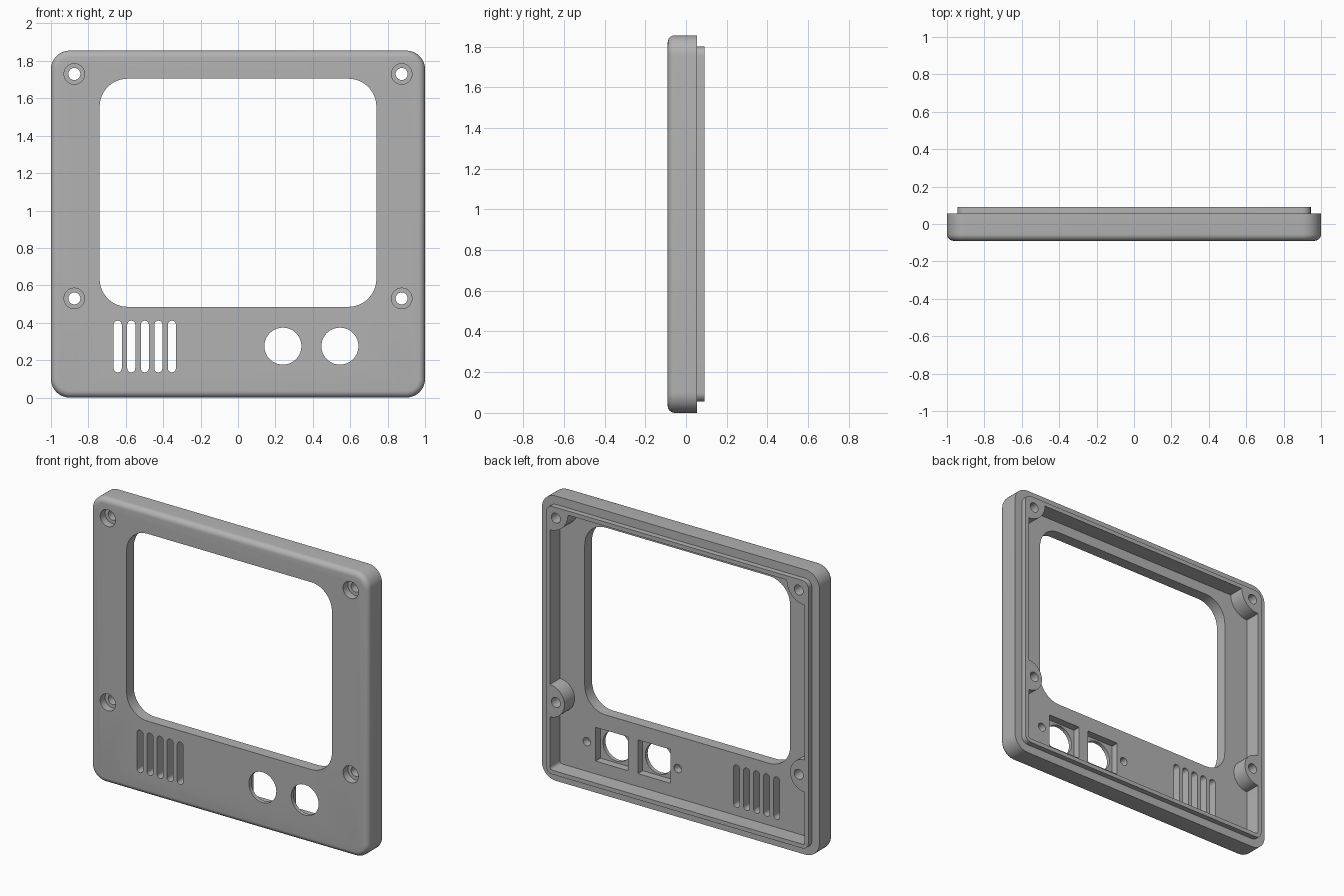
import bpy, bmesh
from math import cos, sin, pi, radians

cube = bpy.data.objects.get("Cube")
if cube:
    bpy.data.objects.remove(cube, do_unlink=True)

FRONT, STEP, BACK = -0.09, 0.055, 0.09
FLOOR = -0.015
HEIGHT = 1.855
MID = HEIGHT / 2
WALL_X, WALL_LOW, WALL_TOP = 0.918, 0.082, 1.773

grey = bpy.data.materials.new("matte_grey")
grey.use_nodes = True
grey.diffuse_color = (0.45, 0.45, 0.45, 1)
grey.node_tree.nodes["Principled BSDF"].inputs["Base Color"].default_value = grey.diffuse_color


def prism(name, cx, cz, w, h, r, y0, y1, fillet=0, steps=10):
    """Rounded rectangle in the xz plane, extruded along y; fillet rounds the front rim."""
    bm = bmesh.new()
    ring = []
    for k, (sx, sz) in enumerate([(1, 1), (-1, 1), (-1, -1), (1, -1)]):
        ox, oz = cx + sx * (w / 2 - r), cz + sz * (h / 2 - r)
        for i in range(steps + 1):
            a = (k + i / steps) * pi / 2
            ring.append(bm.verts.new((ox + r * cos(a), y0, oz + r * sin(a))))
    bmesh.ops.remove_doubles(bm, verts=ring, dist=1e-5)
    face = bm.faces.new([v for v in ring if v.is_valid])
    out = bmesh.ops.extrude_face_region(bm, geom=[face], use_keep_orig=True)
    for v in out["geom"]:
        if isinstance(v, bmesh.types.BMVert):
            v.co.y = y1
    bmesh.ops.recalc_face_normals(bm, faces=bm.faces)
    if fillet:
        rim = [e for e in bm.edges if all(abs(v.co.y - y0) < 1e-5 for v in e.verts)]
        bmesh.ops.bevel(bm, geom=rim, offset=fillet, segments=6, profile=0.5, affect='EDGES')
    mesh = bpy.data.meshes.new(name)
    bm.to_mesh(mesh)
    bm.free()
    mesh.materials.append(grey)
    ob = bpy.data.objects.new(name, mesh)
    bpy.context.collection.objects.link(ob)
    return ob


def disc(name, x, z, r, y0, y1):
    return prism(name, x, z, 2 * r, 2 * r, r, y0, y1)


def combine(target, tool, operation='DIFFERENCE'):
    mod = target.modifiers.new(tool.name, 'BOOLEAN')
    mod.operation, mod.solver, mod.object = operation, 'EXACT', tool
    bpy.context.view_layer.objects.active = target
    bpy.ops.object.modifier_apply(modifier=mod.name)
    bpy.data.objects.remove(tool, do_unlink=True)


# Shell with a stepped lip around the back
panel = prism("front_panel", 0, MID, 2, HEIGHT, 0.1, FRONT, STEP, fillet=0.035)
combine(panel, prism("back_lip", 0, MID, 1.89, 1.745, 0.045, 0, BACK), 'UNION')

# Hollow back, leaving screw bosses against the walls
cavity = prism("cavity", 0, (WALL_LOW + WALL_TOP) / 2, 2 * WALL_X, WALL_TOP - WALL_LOW,
               0.015, FLOOR, 0.2, steps=3)
for side in (-1, 1):
    combine(cavity, disc("corner_boss", side * WALL_X, WALL_TOP, 0.13, -0.2, 0.3))
    combine(cavity, disc("side_boss", side * WALL_X, 0.53, 0.105, -0.2, 0.3))
combine(panel, cavity)

# Screen opening
combine(panel, prism("screen_opening", 0, 1.095, 1.48, 1.22, 0.15, -0.3, 0.3))

# Counterbored mounting holes
for x in (-0.875, 0.875):
    for z in (0.53, 1.73):
        combine(panel, disc("counterbore", x, z, 0.055, -0.3, FRONT + 0.05))
        combine(panel, disc("screw_hole", x, z, 0.032, -0.3, 0.3))

# Speaker slots
for i in range(5):
    combine(panel, prism("speaker_slot", -0.643 + i * 0.0723, 0.273, 0.043, 0.276,
                         0.0214, -0.3, 0.3))

# Round sockets with square pockets behind, and blind pilot holes beside them
for x, pilot in ((0.24, 0.07), (0.545, 0.725)):
    combine(panel, prism("socket_pocket", x, 0.275, 0.236, 0.22, 0.002, -0.065, 0.2, steps=1))
    combine(panel, disc("socket_hole", x, 0.275, 0.099, -0.3, 0))
    combine(panel, disc("pilot_hole", pilot, 0.275, 0.027, -0.065, 0.2))

# Smooth rounded surfaces, crisp edges
bpy.ops.object.select_all(action='DESELECT')
panel.select_set(True)
bpy.context.view_layer.objects.active = panel
bpy.ops.object.shade_smooth_by_angle(angle=radians(30))
